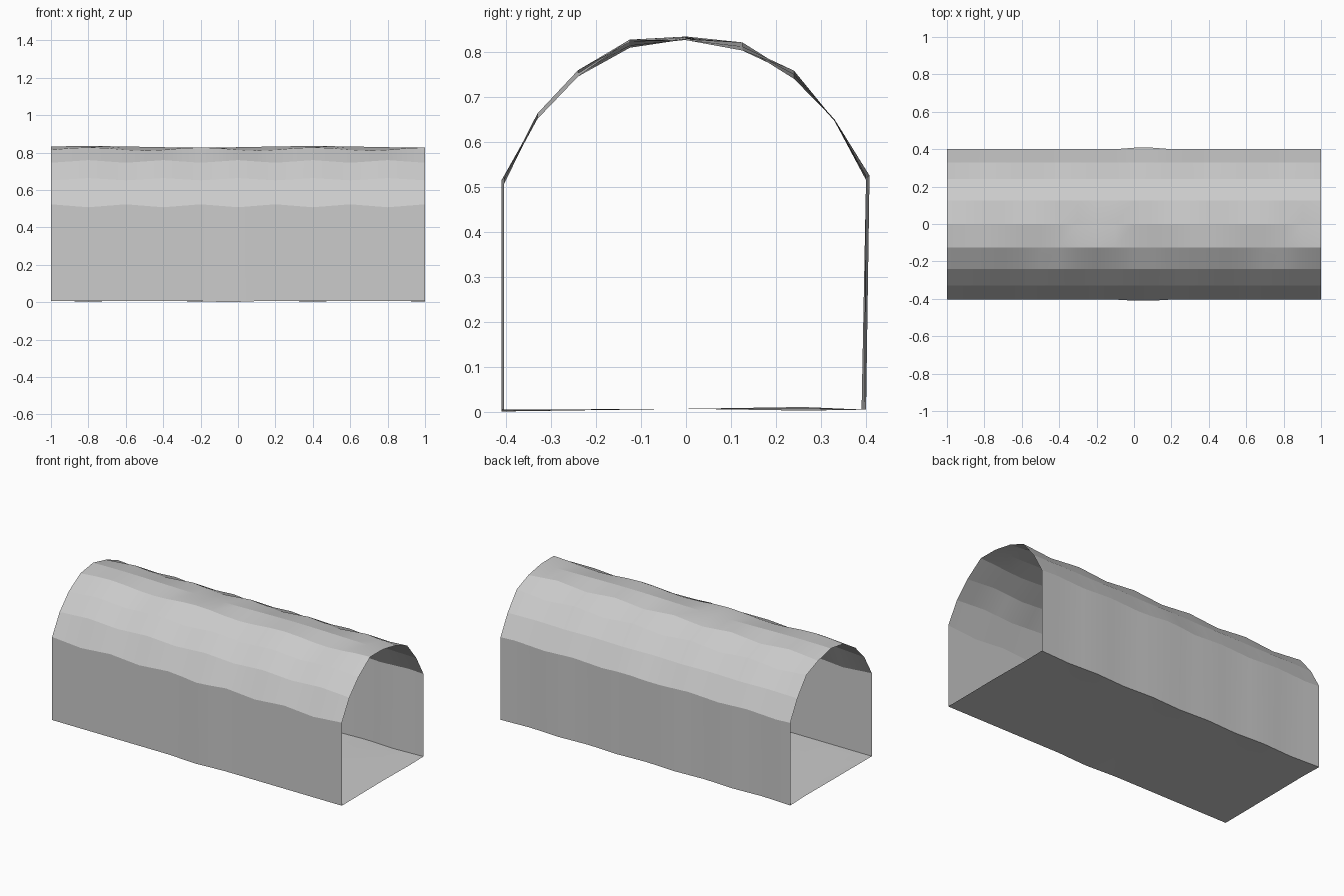
import bpy, math

if "Cube" in bpy.data.objects:
    bpy.data.objects.remove(bpy.data.objects["Cube"])

# Cross-section points: y, mean z, wave height, wave length, wave phase (x of a crest)
ARCH = [
    (-0.404, 0.516, 0.008, 0.4, -0.2),
    (-0.33, 0.658, 0.006, 0.4, 0.0),
    (-0.24, 0.753, 0.007, 0.4, 0.0),
    (-0.125, 0.819, 0.009, 0.6, -0.8),
    (0.0, 0.831, 0.004, 1.2, 0.4),
    (0.125, 0.813, 0.009, 0.4, 0.0),
    (0.24, 0.750, 0.009, 0.4, -0.2),
    (0.33, 0.649, 0.002, 0.4, 0.0),
    (0.40, 0.521, 0.005, 0.4, 0.1),
]
STEPS = 20


def bump(x, centre, width=0.14):
    """Small local bulge along the tunnel."""
    return max(0.0, 1.0 - abs(x - centre) / width)


def wave(x, amp, length, crest):
    return amp * math.cos(2 * math.pi * (x - crest) / length)


def section(x):
    pts = []
    # left foot, bulging out near the middle
    pts.append((x, -0.404 - 0.009 * bump(x, 0.05), 0.006 - 0.006 * bump(x, -0.05)))
    for i, (y, z, a, length, c) in enumerate(ARCH):
        if i == 0:
            y -= 0.009 * bump(x, 0.05)
        if i == len(ARCH) - 1:
            y += 0.012 * bump(x, 0.05)
        pts.append((x, y, z + wave(x, a, length, c)))
    # right foot, wobbling slightly inward
    pts.append((x, 0.395 + wave(x, 0.005, 0.4, -1.0), 0.006))
    return pts


def floor_section(x):
    s = section(x)
    return [s[0], (x, 0.0, 0.008), (x, 0.26, 0.008 + wave(x, 0.004, 0.6, 0.1)), s[-1]]


def loft(name, fn):
    verts, faces, n = [], [], 0
    for i in range(STEPS + 1):
        row = fn(-1 + 2 * i / STEPS)
        n = len(row)
        verts += row
    for i in range(STEPS):
        for j in range(n - 1):
            a = i * n + j
            faces.append((a, a + 1, a + n + 1, a + n))
    me = bpy.data.meshes.new(name)
    me.from_pydata(verts, [], faces)
    if name == "tunnel_floor":
        me.flip_normals()
    ob = bpy.data.objects.new(name, me)
    bpy.context.collection.objects.link(ob)
    bpy.ops.object.select_all(action='DESELECT')
    ob.select_set(True)
    bpy.context.view_layer.objects.active = ob
    # smooth along the tunnel, crisp between the strips
    bpy.ops.object.shade_smooth_by_angle(angle=math.radians(10))
    return ob


# Walls and arched roof
shell = loft("tunnel_walls_and_arch", section)
shell.data.flip_normals()
# Uneven floor
loft("tunnel_floor", floor_section)
